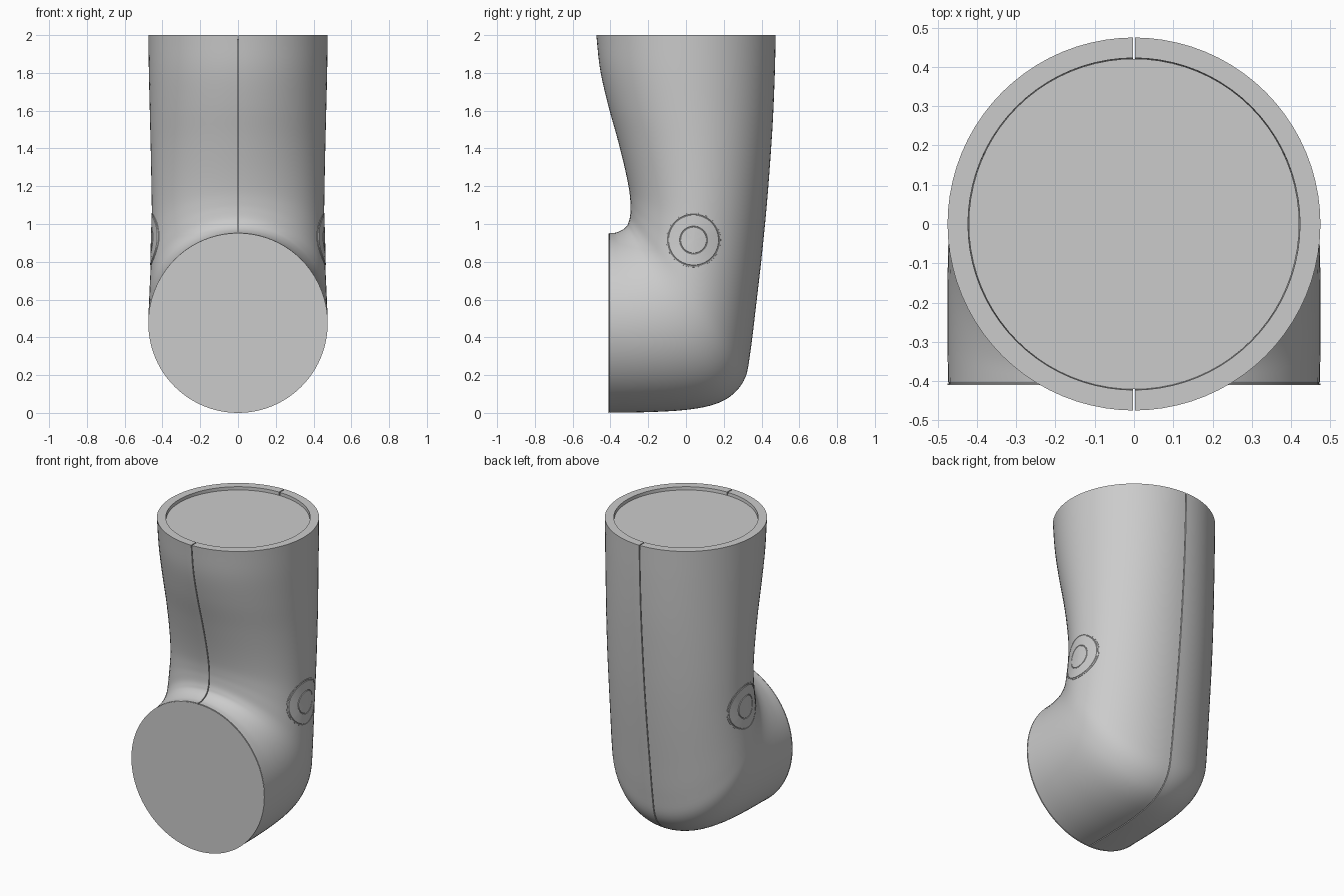
import bpy, bmesh, math
from mathutils import Vector
from mathutils.bvhtree import BVHTree

if "Cube" in bpy.data.objects:
    bpy.data.objects.remove(bpy.data.objects["Cube"])

# Side profile stations: inner (y, z), outer (y, z), half width
STATIONS = [
    (-.404, .952, -.404, .001, .474), (-.37, .955, -.20, .004, .475),
    (-.335, .97, .0, .016, .475), (-.313, .99, .15, .045, .474),
    (-.304, 1.01, .25, .10, .472), (-.297, 1.035, .315, .19, .470),
    (-.294, 1.07, .342, .33, .466), (-.294, 1.11, .370, .56, .460),
    (-.301, 1.18, .400, .82, .456), (-.325, 1.30, .425, 1.07, .458),
    (-.365, 1.46, .445, 1.32, .462), (-.415, 1.64, .460, 1.55, .467),
    (-.455, 1.82, .470, 1.79, .472), (-.475, 2.0, .475, 2.0, .475)]
STEPS, SEG, GAP, WALL = 5, 40, .003, .052


def smooth_stations():
    p = [Vector(s) for s in STATIONS]
    out = []
    for i in range(len(p) - 1):
        b, c = p[i], p[i + 1]
        a = p[i - 1] if i else b * 2 - c
        d = p[i + 2] if i + 2 < len(p) else c * 2 - b
        for k in range(STEPS):
            t = k / STEPS
            out.append(.5 * (2 * b + (c - a) * t + (2 * a - 5 * b + 4 * c - d) * t * t
                             + (3 * b - a - 3 * c + d) * t ** 3))
    return out + [p[-1]]


def section(s, inset, n, span, gap=0):
    """Ellipse arc starting at the inner profile point and running round +x."""
    a, b = Vector((0, s[0], s[1])), Vector((0, s[2], s[3]))
    mid, half = (a + b) / 2, (a - b) / 2
    half = half * (1 - inset / half.length)
    pts = []
    for i in range(n):
        t = span * i / (n - 1 if gap else n)
        q = mid + half * math.cos(t)
        q.x = max(gap, (s[4] - inset) * math.sin(t)) if gap else (s[4] - inset) * math.sin(t)
        pts.append(q)
    return pts


def loft(rows, close_rows=True, caps=False):
    bm = bmesh.new()
    vs = [[bm.verts.new(p) for p in r] for r in rows]
    n = len(rows[0])
    for r0, r1 in zip(vs, vs[1:]):
        for i in range(n if close_rows else n - 1):
            j = (i + 1) % n
            bm.faces.new((r0[i], r0[j], r1[j], r1[i]))
    if caps:
        bm.faces.new(vs[0])
        bm.faces.new(vs[-1])
    return bm


def finish(bm, name, mirror=False, angle=35):
    bmesh.ops.recalc_face_normals(bm, faces=bm.faces[:])
    me = bpy.data.meshes.new(name)
    bm.to_mesh(me)
    bm.free()
    me.shade_smooth()
    me.set_sharp_from_angle(angle=math.radians(angle))
    ob = bpy.data.objects.new(name, me)
    bpy.context.collection.objects.link(ob)
    if mirror:
        m = ob.modifiers.new("mirror", 'MIRROR')
        m.use_mirror_merge = False
    return ob


stations = smooth_stations()

# Two shell halves with a thin seam between them
rows = []
for s in stations:
    outer = section(s, 0, SEG + 1, math.pi, GAP)
    inner = section(s, WALL, SEG + 1, math.pi, GAP)
    rows.append(outer + inner[::-1])
bm = loft(rows)
bm.verts.ensure_lookup_table()
w = 2 * (SEG + 1)
for base in (0, (len(rows) - 1) * w):
    for i in range(SEG):
        bm.faces.new([bm.verts[base + k] for k in (i, i + 1, w - 2 - i, w - 1 - i)])
finish(bm, "elbow_shell", mirror=True)

# Solid core, slightly recessed at the top
core_rows = [section(s, WALL + .002, 2 * SEG, 2 * math.pi) for s in stations]
for p in core_rows[-1]:
    p.z = 1.98
finish(loft(core_rows, caps=True), "inner_core")

# Flat disc closing the front opening
disc = [[Vector((r * math.sin(t), y, .475 + r * math.cos(t)))
         for t in (2 * math.pi * i / 96 for i in range(96))]
        for r, y in ((.471, -.402), (.471, -.406), (.475, -.4065), (.475, -.41))]
finish(loft(disc, caps=True), "front_disc")

# Round side buttons that follow the curved shell
surf = loft([section(s, 0, SEG + 1, math.pi, GAP) for s in stations], False)
tree = BVHTree.FromBMesh(surf)
surf.free()
PROFILE = [(.145, -.008), (.144, .002), (.138, .002), (.136, .0005), (.134, .0005),
           (.132, .003), (.10, .003), (.074, .003), (.072, .001), (.070, .001),
           (.068, .004), (.035, .004), (.004, .004)]
rings = []
for r, off in PROFILE:
    ring = []
    for i in range(64):
        t = 2 * math.pi * i / 64
        y, z = .04 + r * math.cos(t), .915 + r * math.sin(t)
        hit = tree.ray_cast(Vector((2, y, z)), Vector((-1, 0, 0)))[0]
        ring.append(Vector((hit.x + off, y, z)))
    rings.append(ring)
finish(loft(rings, caps=True), "side_button", mirror=True, angle=25)
